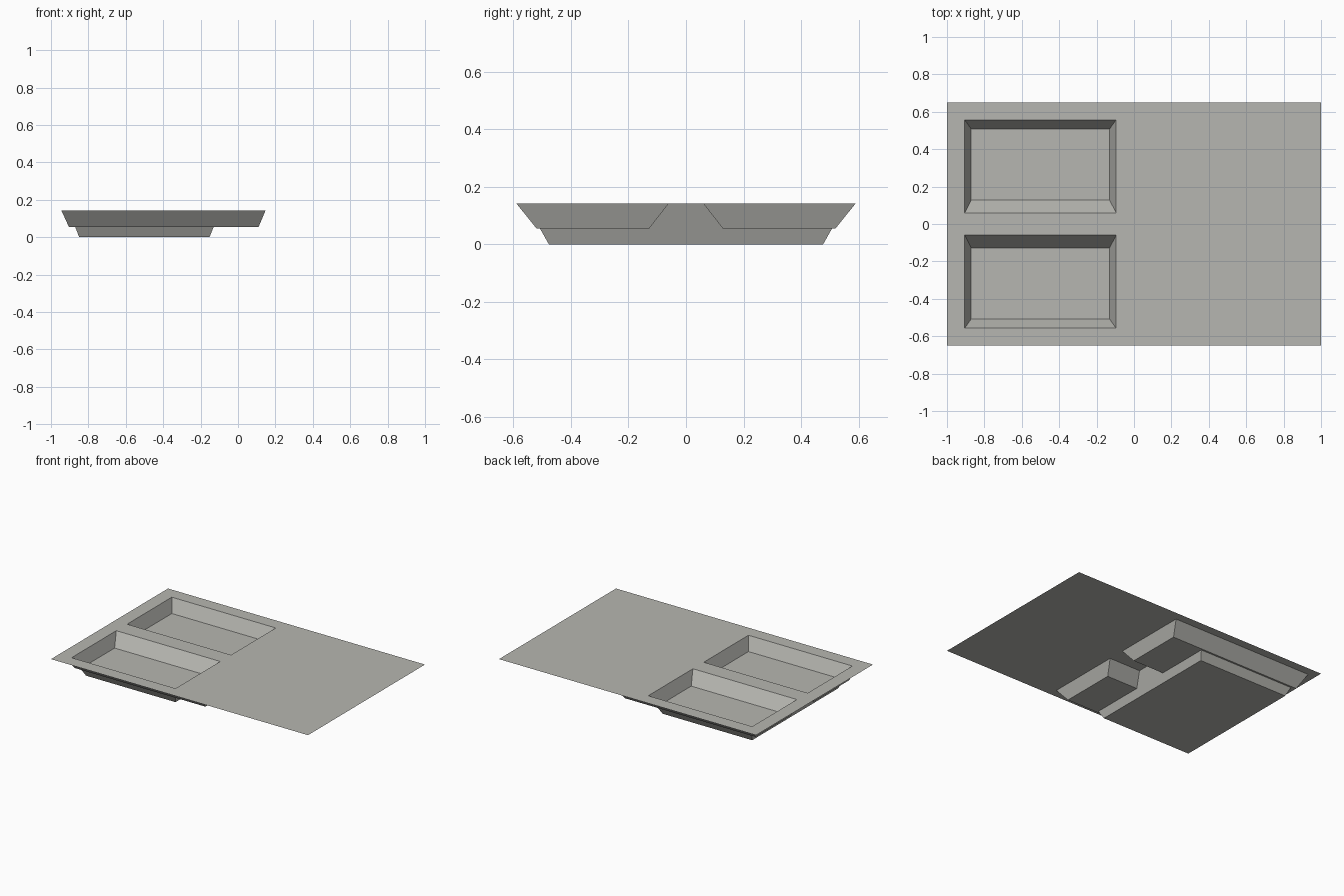
import bpy, bmesh

if "Cube" in bpy.data.objects:
    bpy.data.objects.remove(bpy.data.objects["Cube"])

TOP, MID = 0.142, 0.055   # worktop height, basin floor height

steel = bpy.data.materials.new("warm_grey")
steel.diffuse_color = (0.47, 0.47, 0.44, 1)
steel.use_nodes = True
steel.node_tree.nodes["Principled BSDF"].inputs["Base Color"].default_value = steel.diffuse_color


def finish(name, bm):
    mesh = bpy.data.meshes.new(name)
    bm.to_mesh(mesh)
    bm.free()
    mesh.materials.append(steel)
    obj = bpy.data.objects.new(name, mesh)
    bpy.context.collection.objects.link(obj)


def ring(bm, x0, x1, y0, y1, z):
    return [bm.verts.new(p) for p in ((x0, y0, z), (x1, y0, z), (x1, y1, z), (x0, y1, z))]


def tray(name, top, bottom, z0):
    """Open-topped tapered tray: four sloping walls and a floor."""
    bm = bmesh.new()
    a, b = ring(bm, *top, TOP), ring(bm, *bottom, z0)
    for i in range(4):
        j = (i + 1) % 4
        bm.faces.new((b[i], b[j], a[j], a[i]))
    bm.faces.new(b[::-1])
    finish(name, bm)


# worktop: thin sheet on a grid of cells, leaving out the two basin openings
bm = bmesh.new()
xs = (-1, -0.905, -0.096, 1)
ys = (-0.65, -0.557, -0.06, 0.06, 0.557, 0.65)
for i in range(3):
    for j in range(5):
        if not (i == 1 and j in (1, 3)):
            bm.faces.new(ring(bm, xs[i], xs[i + 1], ys[j], ys[j + 1], TOP))
bmesh.ops.remove_doubles(bm, verts=bm.verts, dist=1e-5)
bmesh.ops.dissolve_limit(bm, angle_limit=0.01, verts=bm.verts, edges=bm.edges)
finish("worktop", bm)

# two wide shallow trays; their floors are the basin floors
tray("back_basin", (-0.944, 0.147, 0.06, 0.59), (-0.904, 0.11, 0.128, 0.52), MID)
tray("front_basin", (-0.944, 0.147, -0.59, -0.06), (-0.904, 0.11, -0.52, -0.128), MID)

# deeper housing crossing both trays; its walls close the basins on three sides
tray("lower_housing", (-0.905, -0.096, -0.557, 0.557), (-0.849, -0.152, -0.477, 0.477), 0)
